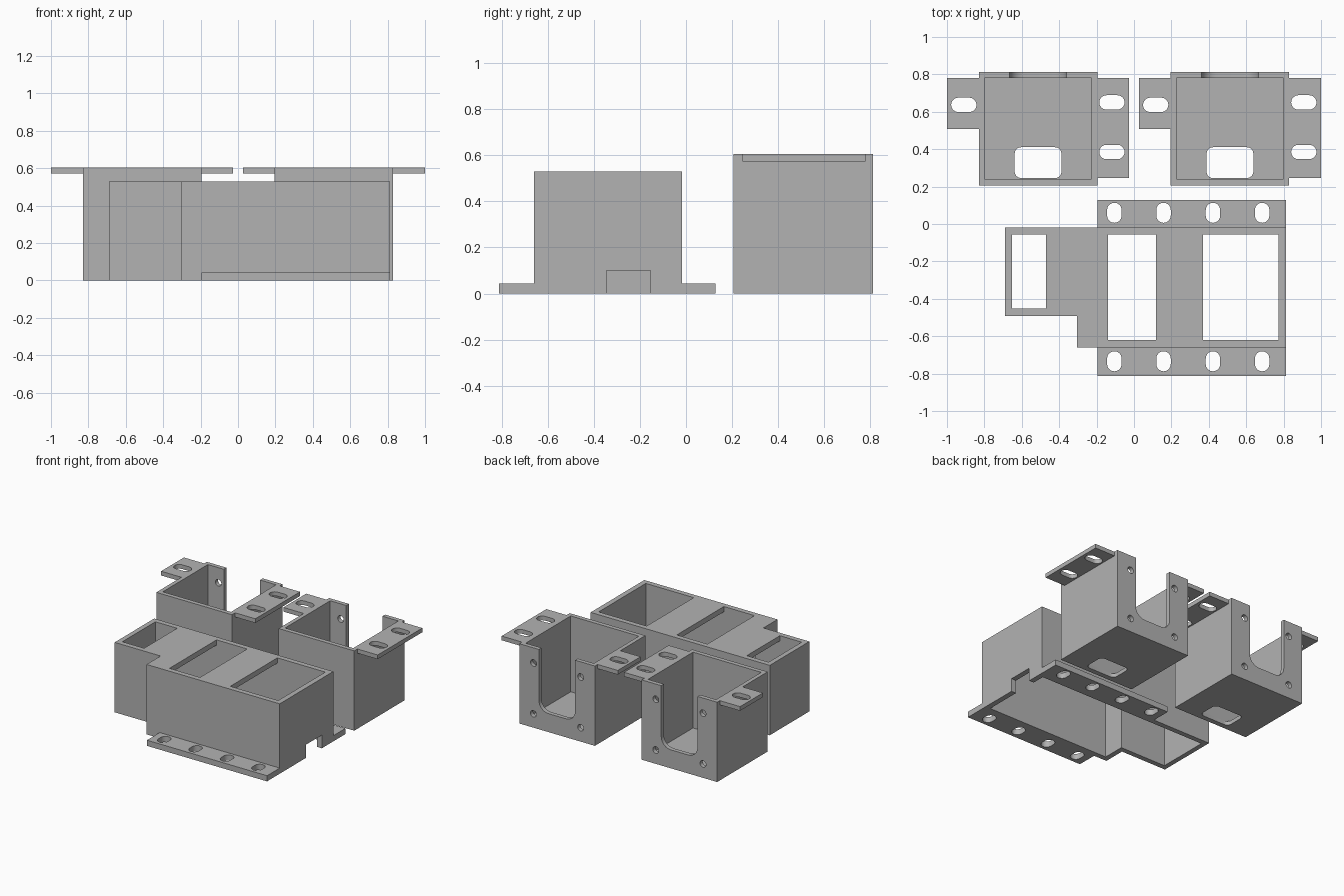
import bpy, bmesh, math

if "Cube" in bpy.data.objects:
    bpy.data.objects.remove(bpy.data.objects["Cube"])

grey = bpy.data.materials.new("plain grey")
grey.diffuse_color = (0.45, 0.45, 0.45, 1)
grey.use_nodes = True
grey.node_tree.nodes["Principled BSDF"].inputs["Base Color"].default_value = grey.diffuse_color


def prism(name, pts, lo, hi, axis="z"):
    """Extrude a 2D outline between lo and hi along an axis."""
    place = {"x": lambda u, v, w: (w, u, v),
             "y": lambda u, v, w: (u, w, v),
             "z": lambda u, v, w: (u, v, w)}[axis]
    bm = bmesh.new()
    a = [bm.verts.new(place(u, v, lo)) for u, v in pts]
    b = [bm.verts.new(place(u, v, hi)) for u, v in pts]
    bm.faces.new(a)
    bm.faces.new(b)
    n = len(pts)
    for i in range(n):
        j = (i + 1) % n
        bm.faces.new((a[i], a[j], b[j], b[i]))
    bmesh.ops.recalc_face_normals(bm, faces=bm.faces)
    me = bpy.data.meshes.new(name)
    bm.to_mesh(me)
    bm.free()
    me.materials.append(grey)
    ob = bpy.data.objects.new(name, me)
    bpy.context.collection.objects.link(ob)
    return ob


def rect(x0, x1, y0, y1):
    return [(x0, y0), (x1, y0), (x1, y1), (x0, y1)]


def rounded(cx, cy, w, h, r, n=8):
    """Rounded rectangle; becomes a slot or circle at full radius."""
    r = min(r, w / 2, h / 2)
    pts = []
    for k, (sx, sy) in enumerate([(1, 1), (-1, 1), (-1, -1), (1, -1)]):
        for i in range(n + 1):
            t = math.pi / 2 * (k + i / n)
            p = (cx + sx * (w / 2 - r) + r * math.cos(t),
                 cy + sy * (h / 2 - r) + r * math.sin(t))
            if not pts or math.dist(p, pts[-1]) > 1e-5:
                pts.append(p)
    if math.dist(pts[0], pts[-1]) < 1e-5:
        pts.pop()
    return pts


def combine(ob, other, op):
    """Apply a boolean and remove the helper."""
    bpy.ops.object.select_all(action="DESELECT")
    bpy.context.view_layer.objects.active = ob
    ob.select_set(True)
    m = ob.modifiers.new("bool", "BOOLEAN")
    m.operation, m.solver, m.object = op, "EXACT", other
    bpy.ops.object.modifier_apply(modifier=m.name)
    bpy.data.objects.remove(other, do_unlink=True)


def add(ob, *args):
    combine(ob, prism("extra", *args), "UNION")


def cut(ob, *args):
    combine(ob, prism("cutter", *args), "DIFFERENCE")


def finish(ob):
    bpy.ops.object.select_all(action="DESELECT")
    bpy.context.view_layer.objects.active = ob
    ob.select_set(True)
    bpy.ops.object.shade_smooth_by_angle(angle=math.radians(30))


def open_bracket(name, cx):
    top = 0.605
    ob = prism(name, rect(cx - 0.317, cx + 0.317, 0.207, 0.812), 0, top)
    # top mounting tabs
    add(ob, rect(cx - 0.487, cx - 0.30, 0.507, 0.78), 0.573, top)
    add(ob, rect(cx + 0.30, cx + 0.487, 0.245, 0.78), 0.573, top)
    # cavity
    cut(ob, rect(cx - 0.286, cx + 0.286, 0.24, 0.78), 0.03, 0.8)
    # floor opening
    cut(ob, rounded(cx, 0.328, 0.25, 0.165, 0.035), -0.1, 0.1)
    # U-shaped notch in the back wall
    cut(ob, rounded(cx, 0.54, 0.305, 0.80, 0.08), 0.76, 0.9, "y")
    # screw holes in the back wall
    for sx in (-1, 1):
        for z in (0.105, 0.49):
            cut(ob, rounded(cx + sx * 0.198, z, 0.05, 0.05, 0.025, 5), 0.76, 0.9, "y")
    # tab slots
    for x, y in ((-0.397, 0.637), (0.395, 0.65), (0.395, 0.385)):
        cut(ob, rounded(cx + x, y, 0.135, 0.077, 0.0385), 0.5, 0.7)
    finish(ob)


open_bracket("left_bracket", -0.513)
open_bracket("right_bracket", 0.513)

# stepped cover, open underneath
cover = prism("stepped_cover", [(-0.69, -0.018), (-0.69, -0.492), (-0.305, -0.492),
                                (-0.305, -0.66), (0.812, -0.66), (0.812, -0.018)], 0, 0.53)
# foot flanges
add(cover, rect(-0.195, 0.812, -0.04, 0.128), 0, 0.043)
add(cover, rect(-0.195, 0.812, -0.812, -0.64), 0, 0.043)
# inner cavity follows the stepped outline
cut(cover, [(-0.653, -0.057), (-0.653, -0.453), (-0.266, -0.453),
            (-0.266, -0.621), (0.772, -0.621), (0.772, -0.057)], -0.1, 0.49)
# roof windows
for x0, x1, y0 in ((-0.653, -0.47, -0.453), (-0.14, 0.117, -0.621), (0.37, 0.772, -0.621)):
    cut(cover, rect(x0, x1, y0, -0.057), 0.4, 0.7)
# cable notch in the right wall
cut(cover, rect(-0.345, -0.155, -0.1, 0.10), 0.74, 0.9, "x")
# flange slots
for x in (-0.105, 0.158, 0.422, 0.685):
    for y in (0.06, -0.734):
        cut(cover, rounded(x, y, 0.077, 0.107, 0.0385), -0.1, 0.1)
finish(cover)
